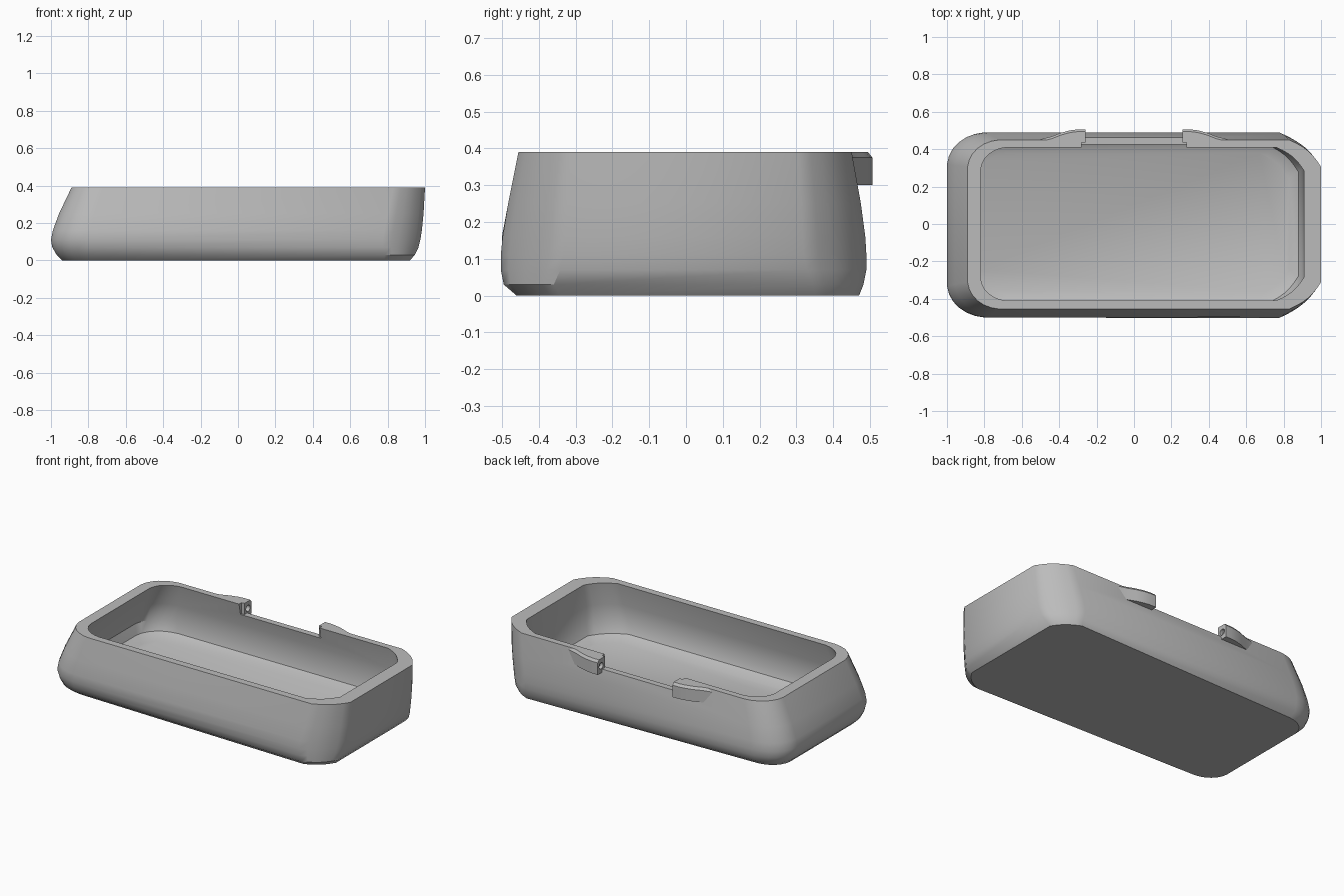
import bpy, bmesh
from math import sin, cos, pi, radians
from mathutils import Matrix

if "Cube" in bpy.data.objects:
    bpy.data.objects.remove(bpy.data.objects["Cube"], do_unlink=True)

grey = bpy.data.materials.new("plain_grey")
grey.use_nodes = True
grey.diffuse_color = (0.5, 0.5, 0.5, 1)
grey.node_tree.nodes["Principled BSDF"].inputs["Base Color"].default_value = (0.5, 0.5, 0.5, 1)


def make(name, bm):
    bmesh.ops.recalc_face_normals(bm, faces=bm.faces)
    mesh = bpy.data.meshes.new(name)
    bm.to_mesh(mesh)
    bm.free()
    mesh.materials.append(grey)
    ob = bpy.data.objects.new(name, mesh)
    bpy.context.collection.objects.link(ob)
    return ob


def select(ob):
    bpy.ops.object.select_all(action='DESELECT')
    ob.select_set(True)
    bpy.context.view_layer.objects.active = ob


def cut(ob, cutter):
    select(ob)
    mod = ob.modifiers.new("cut", 'BOOLEAN')
    mod.operation, mod.solver, mod.object = 'DIFFERENCE', 'EXACT', cutter
    bpy.ops.object.modifier_apply(modifier=mod.name)
    bpy.data.objects.remove(cutter, do_unlink=True)


def smooth(ob, angle):
    select(ob)
    bpy.ops.object.shade_smooth_by_angle(angle=radians(angle))


def loft(rings):
    """Skin a list of equal-length point loops and cap both ends."""
    bm = bmesh.new()
    loops = [[bm.verts.new(p) for p in r] for r in rings]
    n = len(loops[0])
    for a, b in zip(loops, loops[1:]):
        for i in range(n):
            j = (i + 1) % n
            bm.faces.new((a[i], a[j], b[j], b[i]))
    bm.faces.new(loops[0])
    bm.faces.new(loops[-1])
    return bm


def ring(z, x0, x1, front, back, left_r, right_r, steps=6):
    """Rounded rectangle; front and back are (y at left end, y at right end)."""
    corners = [(x1, back[1], 1, 1, right_r, 0), (x0, back[0], -1, 1, left_r, 1),
               (x0, front[0], -1, -1, left_r, 2), (x1, front[1], 1, -1, right_r, 3)]
    pts = []
    for x, y, sx, sy, r, quarter in corners:
        flat = 0.55 if sx > 0 else 0.1      # the +x corners are nearly chamfers
        for k in range(steps + 1):
            t = k / steps
            a = (quarter + t) * pi / 2
            u, v = abs(cos(a)), abs(sin(a))
            s = u + v
            u, v = u + (u / s - u) * flat, v + (v / s - v) * flat
            pts.append((x - sx * r * (1 - u), y - sy * r * 0.85 * (1 - v), z))
    return pts


# Tray: outside from the base up to the rim, then inside down to the floor
tray = make("tray", loft([
    ring(0.00, -0.94, 0.92, (-0.42, -0.46), (0.43, 0.47), 0.14, 0.14),
    ring(0.03, -0.97, 0.945, (-0.46, -0.495), (0.465, 0.482), 0.16, 0.16),
    ring(0.07, -0.993, 0.965, (-0.485, -0.503), (0.483, 0.49), 0.19, 0.19),
    ring(0.11, -1.00, 0.975, (-0.5, -0.503), (0.49, 0.49), 0.20, 0.20),
    ring(0.16, -0.99, 0.983, (-0.5, -0.498), (0.487, 0.487), 0.20, 0.20),
    ring(0.25, -0.957, 0.992, (-0.483, -0.483), (0.475, 0.475), 0.19, 0.19),
    ring(0.39, -0.89, 1.00, (-0.455, -0.455), (0.45, 0.45), 0.17, 0.17),
    ring(0.39, -0.82, 0.91, (-0.41, -0.41), (0.41, 0.41), 0.14, 0.15),
    ring(0.25, -0.885, 0.905, (-0.44, -0.44), (0.438, 0.438), 0.16, 0.16),
    ring(0.14, -0.92, 0.90, (-0.45, -0.45), (0.445, 0.445), 0.18, 0.18),
    ring(0.08, -0.90, 0.88, (-0.43, -0.43), (0.43, 0.43), 0.18, 0.18),
    ring(0.05, -0.84, 0.83, (-0.38, -0.38), (0.38, 0.38), 0.16, 0.16),
]))

# Notch in the back rim between the hinge lugs
bm = bmesh.new()
bmesh.ops.create_cube(bm, size=1, matrix=Matrix.Translation((0, 0.45, 0.42))
                      @ Matrix.Diagonal((0.56, 0.2, 0.2, 1)))
cut(tray, make("notch_cutter", bm))
smooth(tray, 35)

# Hinge lugs: curved wedges on the back with a pin socket in the inner end
outline = [(0.50, 0.453), (0.44, 0.468), (0.39, 0.488), (0.34, 0.501), (0.30, 0.506), (0.26, 0.506)]
for side, name in ((1, "left_hinge_lug"), (-1, "right_hinge_lug")):
    sections = []
    for x, y in outline:
        sections.append([(side * x, 0.435, 0.30), (side * x, y, 0.30),
                         (side * x, y, 0.375), (side * x, y - 0.012, 0.39),
                         (side * x, 0.435, 0.39)])
    lug = make(name, loft(sections))
    bm = bmesh.new()
    bmesh.ops.create_cone(bm, cap_ends=True, segments=16, radius1=0.02, radius2=0.02, depth=0.08,
                          matrix=Matrix.Translation((side * 0.26, 0.472, 0.345))
                          @ Matrix.Rotation(pi / 2, 4, 'Y'))
    cut(lug, make("socket_cutter", bm))
    smooth(lug, 30)
